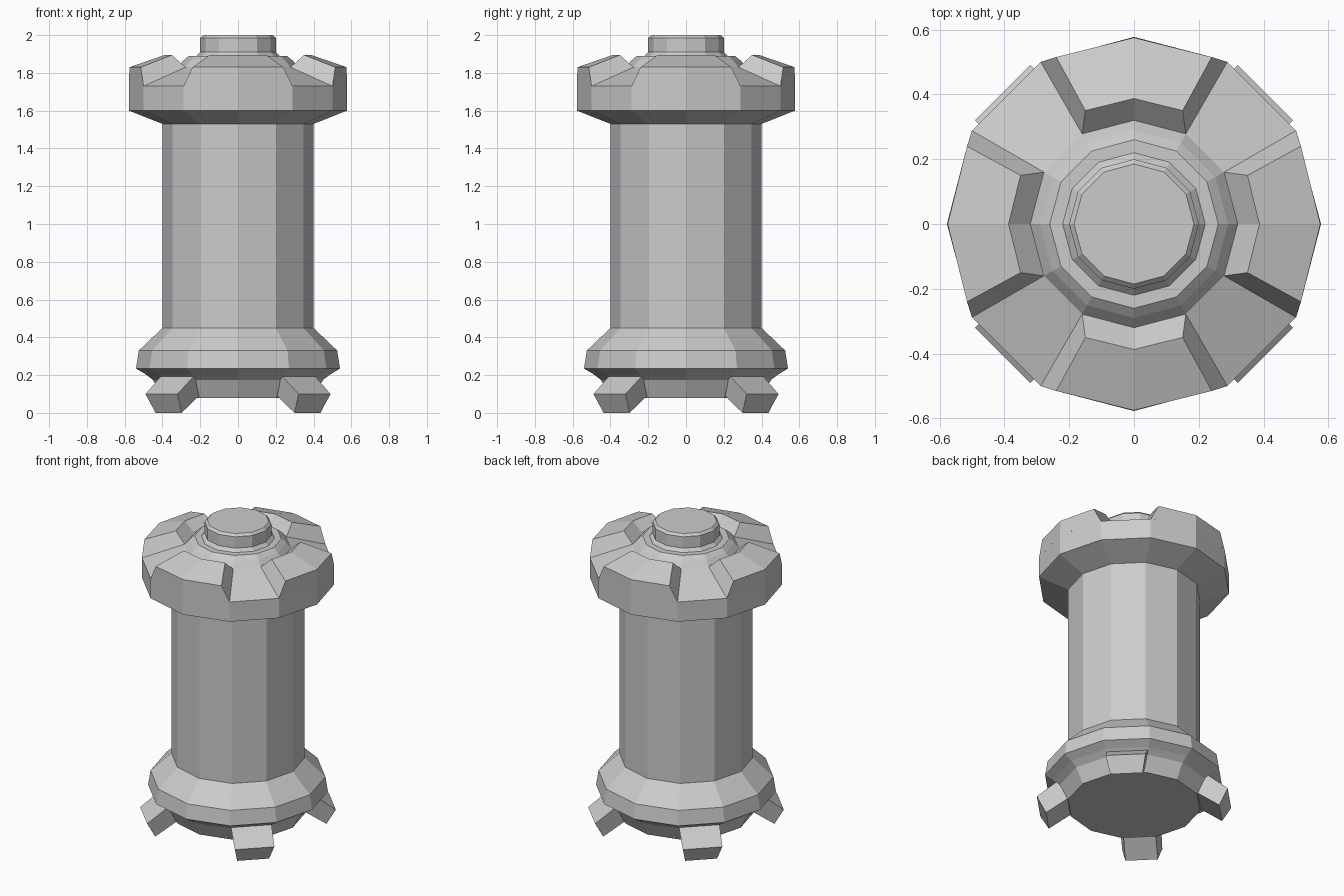
import bpy, bmesh
from math import sin, cos, pi, radians
from mathutils import Matrix, Vector

if "Cube" in bpy.data.objects:
    bpy.data.objects.remove(bpy.data.objects["Cube"])

SIDES = 12


def finish(name, bm):
    bmesh.ops.recalc_face_normals(bm, faces=bm.faces)
    mesh = bpy.data.meshes.new(name)
    bm.to_mesh(mesh)
    bm.free()
    obj = bpy.data.objects.new(name, mesh)
    bpy.context.collection.objects.link(obj)
    return obj


def lathe(name, profile):
    """Turn (radius, z) points into a capped 12-sided solid."""
    bm = bmesh.new()
    rings = [[bm.verts.new((r * cos(2 * pi * i / SIDES), r * sin(2 * pi * i / SIDES), z))
              for i in range(SIDES)] for r, z in profile]
    for a, b in zip(rings, rings[1:]):
        for i in range(SIDES):
            j = (i + 1) % SIDES
            bm.faces.new((a[i], a[j], b[j], b[i]))
    bm.faces.new(rings[0])
    bm.faces.new(rings[-1])
    return finish(name, bm)


def loft(name, rows, angle, closed=False):
    """Skin rows of points, cap both ends, and rotate about z."""
    bm = bmesh.new()
    rot = Matrix.Rotation(radians(angle), 4, 'Z')
    grid = [[bm.verts.new(rot @ Vector(p)) for p in row] for row in rows]
    pairs = list(zip(grid, grid[1:]))
    if closed:
        pairs.append((grid[-1], grid[0]))
    for a, b in pairs:
        for i in range(len(a) - 1):
            bm.faces.new((a[i], a[i + 1], b[i + 1], b[i]))
    bm.faces.new([row[0] for row in grid])
    bm.faces.new([row[-1] for row in grid])
    return finish(name, bm)


# Main canister: base flange, barrel, head ring, collar and button
lathe("canister_body", [
    (0.40, 0.08), (0.45, 0.175), (0.49, 0.205), (0.54, 0.235), (0.525, 0.33),
    (0.40, 0.45), (0.40, 1.53), (0.577, 1.60), (0.577, 1.73), (0.32, 1.83),
    (0.29, 1.865), (0.26, 1.89), (0.22, 1.89), (0.20, 1.91), (0.20, 1.985),
    (0.185, 2.0)])

# Raised blocks on the head: (half width, side y, middle y, z) per row
block_rows = [(0.288, 0.50, 0.577, 1.73), (0.24, 0.515, 0.575, 1.83),
              (0.15, 0.35, 0.387, 1.895), (0.16, 0.278, 0.32, 1.83)]
for k in range(4):
    rows = [[(-w, ys, z), (0, ym, z), (w, ys, z)] for w, ys, ym, z in block_rows]
    loft(f"head_block_{k + 1}", rows, 90 * k)

# Splayed feet on the diagonals: (radius, z, half width) cross-section
foot = [(0.573, 0.10, 0.12), (0.52, 0.0, 0.097), (0.33, 0.13, 0.097), (0.39, 0.245, 0.125)]
for k in range(4):
    rows = [[(r, -w, z), (r, w, z)] for r, z, w in foot]
    loft(f"foot_{k + 1}", rows, 45 + 90 * k, closed=True)
